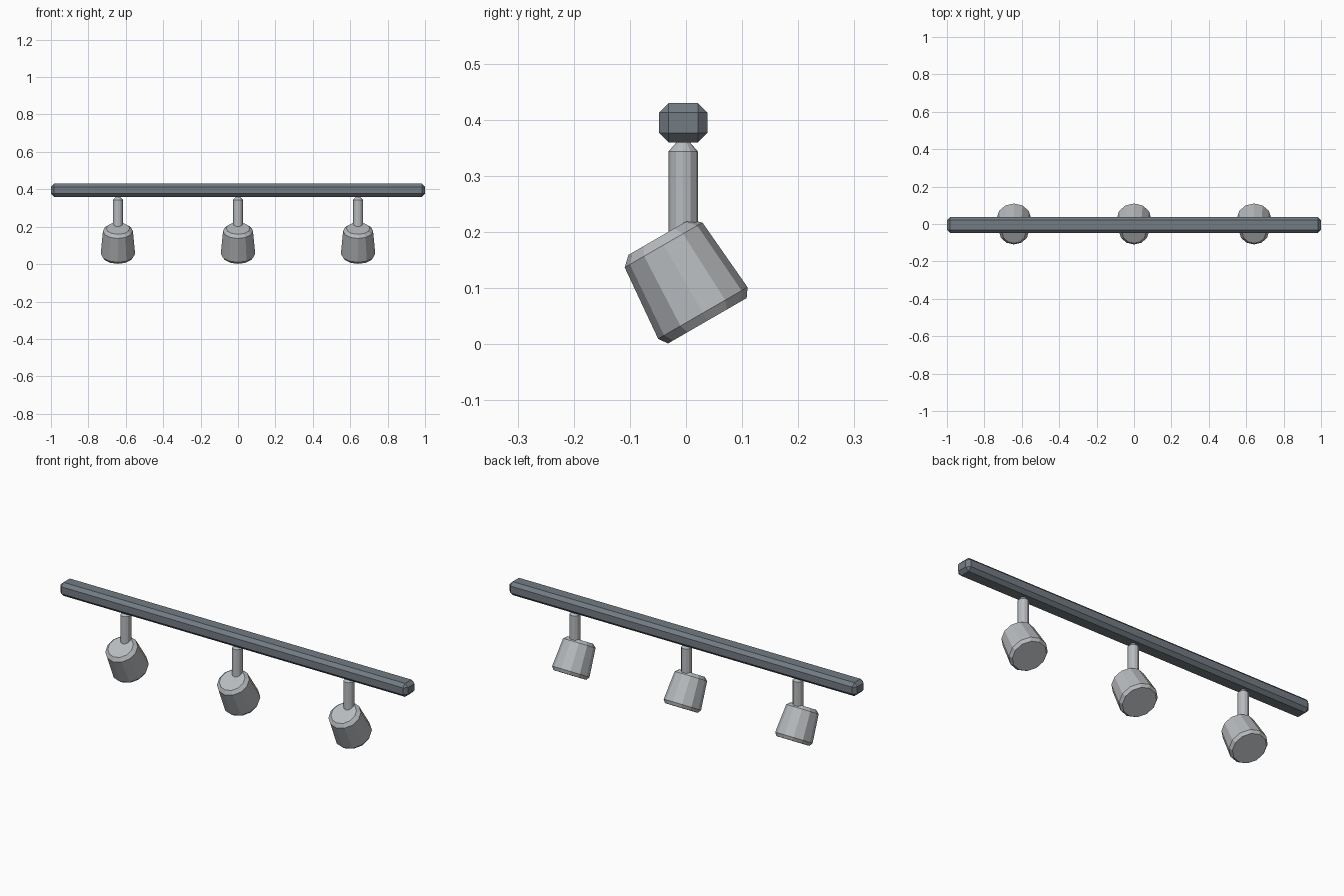
import bpy
import math
from mathutils import Matrix

if "Cube" in bpy.data.objects:
    bpy.data.objects.remove(bpy.data.objects["Cube"])


def material(name, color):
    m = bpy.data.materials.new(name)
    m.use_nodes = True
    m.diffuse_color = color
    m.node_tree.nodes["Principled BSDF"].inputs["Base Color"].default_value = color
    return m


rail_grey = material("dark blue grey", (0.17, 0.20, 0.23, 1))
lamp_grey = material("light metal grey", (0.48, 0.50, 0.52, 1))


def lathe(name, profile, sides, matrix, mat):
    """Closed flat-sided turning from (radius, height) pairs, bottom to top."""
    verts = [(r * math.cos(k * math.tau / sides), r * math.sin(k * math.tau / sides), h)
             for r, h in profile for k in range(sides)]
    faces = [(i * sides + k, i * sides + (k + 1) % sides,
              (i + 1) * sides + (k + 1) % sides, (i + 1) * sides + k)
             for i in range(len(profile) - 1) for k in range(sides)]
    faces += [tuple(reversed(range(sides))), tuple(range(len(verts) - sides, len(verts)))]
    mesh = bpy.data.meshes.new(name)
    mesh.from_pydata(verts, [], faces)
    mesh.materials.append(mat)
    obj = bpy.data.objects.new(name, mesh)
    obj.matrix_world = matrix
    bpy.context.collection.objects.link(obj)
    return obj


# Chamfered rail
bpy.ops.mesh.primitive_cube_add(size=1, location=(0, -0.005, 0.395))
rail = bpy.context.object
rail.name = "rail"
rail.scale = (2, 0.086, 0.07)
bpy.ops.object.transform_apply(location=False, rotation=False, scale=True)
rail.data.materials.append(rail_grey)
bevel = rail.modifiers.new("chamfer", "BEVEL")
bevel.width = 0.017
bevel.segments = 1

# Three lamps: upright stem and a tapered head tilted towards the back
stem_profile = [(0.012, 0.135), (0.026, 0.15), (0.026, 0.344), (0.012, 0.36)]
head_profile = [(0.081, -0.086), (0.092, -0.07), (0.08, 0.07), (0.063, 0.086)]
for side, x in (("right", -0.642), ("middle", 0), ("left", 0.642)):
    lathe(side + "_stem", stem_profile, 12, Matrix.Translation((x, -0.005, 0)), lamp_grey)
    tilt = Matrix.Translation((x, -0.005, 0.1165)) @ Matrix.Rotation(math.radians(30), 4, "X")
    lathe(side + "_head", head_profile, 12, tilt, lamp_grey)
